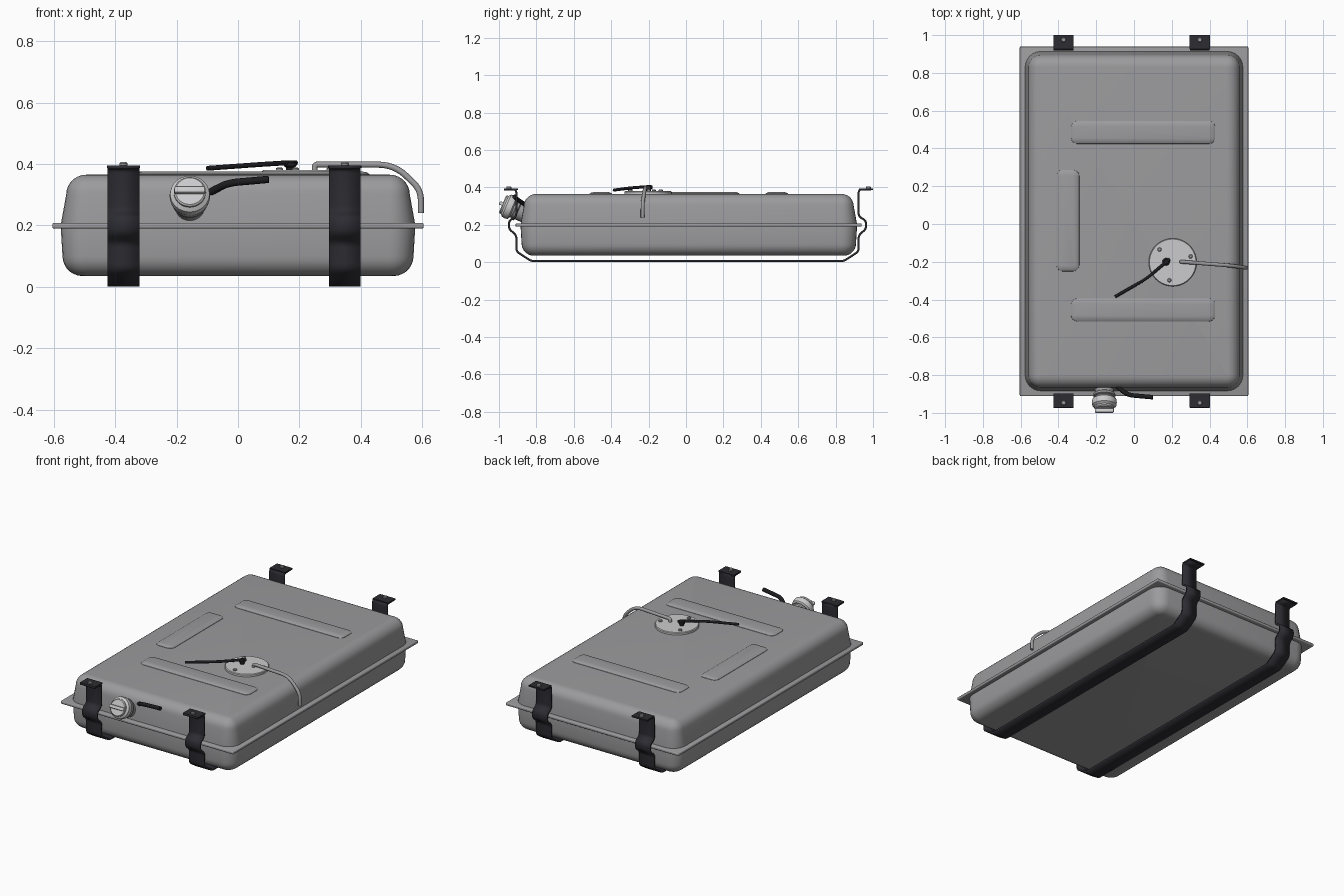
import bpy, bmesh, math
from mathutils import Vector, Matrix

if "Cube" in bpy.data.objects:
    bpy.data.objects.remove(bpy.data.objects["Cube"], do_unlink=True)


def material(name, r, g, b):
    m = bpy.data.materials.new(name)
    m.use_nodes = True
    m.diffuse_color = (r, g, b, 1)
    m.node_tree.nodes["Principled BSDF"].inputs["Base Color"].default_value = (r, g, b, 1)
    return m


STEEL = material("tank grey", 0.33, 0.33, 0.34)
LIGHT = material("light metal", 0.6, 0.6, 0.61)
STRAP = material("strap black", 0.025, 0.025, 0.032)
RUBBER = material("hose black", 0.012, 0.012, 0.014)


def finish(name, bm, mat, angle=35):
    bmesh.ops.recalc_face_normals(bm, faces=bm.faces)
    mesh = bpy.data.meshes.new(name)
    bm.to_mesh(mesh)
    bm.free()
    obj = bpy.data.objects.new(name, mesh)
    bpy.context.collection.objects.link(obj)
    mesh.materials.append(mat)
    bpy.ops.object.select_all(action="DESELECT")
    obj.select_set(True)
    bpy.context.view_layer.objects.active = obj
    bpy.ops.object.shade_smooth_by_angle(angle=math.radians(angle))
    return obj


def skin(bm, rings):
    """Join equal closed rings of vertices and cap both ends."""
    n = len(rings[0])
    for a, b in zip(rings, rings[1:]):
        for i in range(n):
            j = (i + 1) % n
            bm.faces.new((a[i], a[j], b[j], b[i]))
    bm.faces.new(rings[0][::-1])
    bm.faces.new(rings[-1])


def rounded_loft(name, center, half, radius, layers, mat, steps=6):
    """Stack rounded rectangles; layers are (z, inset)."""
    bm = bmesh.new()
    rings = []
    for z, inset in layers:
        r = max(radius - inset, 0.004)
        ring = []
        for k, (sx, sy) in enumerate(((1, 1), (-1, 1), (-1, -1), (1, -1))):
            cx = center[0] + sx * (half[0] - inset - r)
            cy = center[1] + sy * (half[1] - inset - r)
            for s in range(steps + 1):
                a = math.pi / 2 * (k + s / steps)
                ring.append(bm.verts.new((cx + r * math.cos(a), cy + r * math.sin(a), z)))
        rings.append(ring)
    skin(bm, rings)
    return finish(name, bm, mat)


def lathe(name, origin, axis, profile, mat, sides=32):
    """Revolve (radius, distance) pairs about an axis."""
    turn = Vector(axis).to_track_quat("Z", "Y").to_matrix().to_4x4()
    place = Matrix.Translation(origin) @ turn
    bm = bmesh.new()
    rings = [[bm.verts.new(place @ Vector((r * math.cos(t), r * math.sin(t), d)))
              for t in (2 * math.pi * i / sides for i in range(sides))] for r, d in profile]
    skin(bm, rings)
    return finish(name, bm, mat)


def rounded_path(points, radius, steps=6):
    """Replace the inner corners of a polyline by smooth bends."""
    pts = [Vector(p) for p in points]
    out = [pts[0]]
    for a, b, c in zip(pts, pts[1:], pts[2:]):
        r = min(radius, (a - b).length * 0.45, (c - b).length * 0.45)
        p, q = b + (a - b).normalized() * r, b + (c - b).normalized() * r
        for i in range(steps + 1):
            t = i / steps
            out.append(p * (1 - t) ** 2 + b * 2 * t * (1 - t) + q * t * t)
    return out + [pts[-1]]


def tube(name, points, radius, bend, mat, sides=12):
    path = rounded_path(points, bend)
    bm = bmesh.new()
    rings = []
    side = None
    for i, p in enumerate(path):
        d = (path[min(i + 1, len(path) - 1)] - path[max(i - 1, 0)]).normalized()
        side = d.orthogonal() if side is None else side - d * side.dot(d)
        side.normalize()
        up = d.cross(side)
        rings.append([bm.verts.new(p + radius * (side * math.cos(t) + up * math.sin(t)))
                      for t in (2 * math.pi * k / sides for k in range(sides))])
    skin(bm, rings)
    return finish(name, bm, mat)


def box(name, center, size, bevel, mat, rot=Matrix()):
    bm = bmesh.new()
    bmesh.ops.create_cube(bm, size=1)
    bmesh.ops.scale(bm, vec=size, verts=bm.verts)
    if bevel:
        bmesh.ops.bevel(bm, geom=bm.edges[:], offset=bevel, segments=3, profile=0.5, affect="EDGES")
    bmesh.ops.transform(bm, matrix=Matrix.Translation(center) @ rot, verts=bm.verts)
    return finish(name, bm, mat)


# Tank body: two drawn shells with soft edges and a slight taper
EDGE, STEPS = 0.065, 7


def shell(seam, wall, flat, taper):
    arc = [math.pi / 2 * i / STEPS for i in range(STEPS + 1)]
    height = flat - wall
    return [(seam, 0)] + [(wall + height * math.sin(a), taper + EDGE * (1 - math.cos(a))) for a in arc]


lower = shell(0.2, 0.1, 0.035, 0.006)
upper = shell(0.2, 0.3, 0.365, 0.018)
rounded_loft("tank_body", (0, 0.015), (0.578, 0.9), 0.085, lower[::-1] + upper[1:], STEEL)
box("seam_flange", (0, 0.014, 0.199), (1.21, 1.85, 0.018), 0.005, STEEL)

# Raised stiffening pads on the top
for name, c, h in (("rear_pad", (0.048, 0.485), (0.383, 0.062)),
                   ("front_pad", (0.048, -0.455), (0.383, 0.062)),
                   ("side_pad", (-0.35, 0.018), (0.062, 0.27))):
    rounded_loft(name, c, h, 0.035,
                 [(0.36, 0), (0.367, 0.002), (0.373, 0.012), (0.376, 0.028)], STEEL)

# Sender plate with its screws and hose fitting
PLATE = Vector((0.205, -0.203, 0.362))
lathe("sender_plate", PLATE, (0, 0, 1), [(0.127, 0), (0.127, 0.014), (0.123, 0.018)], LIGHT, 40)
for i, (x, y) in enumerate(((0.135, -0.135), (0.3, -0.172), (0.187, -0.298))):
    lathe(f"plate_screw_{i + 1}", (x, y, 0.378), (0, 0, 1),
          [(0.011, 0), (0.011, 0.008), (0.007, 0.011)], STEEL, 12)
lathe("hose_fitting", (0.17, -0.2, 0.375), (0, 0, 1),
      [(0.014, 0), (0.014, 0.014), (0.02, 0.018), (0.02, 0.03), (0.012, 0.036)], RUBBER, 16)

# Pipes and hoses
tube("vent_hose", [(0.19, -0.185, 0.404), (0.16, -0.21, 0.404), (0.065, -0.29, 0.398),
                   (-0.1, -0.385, 0.386)], 0.008, 0.04, RUBBER)
tube("breather_pipe", [(0.25, -0.2, 0.375), (0.25, -0.2, 0.398), (0.51, -0.22, 0.398),
                       (0.596, -0.232, 0.315), (0.596, -0.232, 0.24)], 0.01, 0.06, STEEL)
tube("front_hose", [(-0.09, -0.86, 0.308), (-0.035, -0.905, 0.338), (0.1, -0.917, 0.35)],
     0.012, 0.04, RUBBER)

# Filler neck and cap, tilted upwards
TILT = math.radians(23)
AXIS = Vector((0, -math.cos(TILT), math.sin(TILT)))
BASE = Vector((-0.157, -0.864, 0.262))
lathe("filler_neck", BASE, AXIS,
      [(0.05, -0.02), (0.05, 0.035), (0.058, 0.04), (0.058, 0.052), (0.05, 0.056), (0.05, 0.075)], STEEL)
lathe("filler_cap", BASE, AXIS,
      [(0.055, 0.065), (0.064, 0.072), (0.066, 0.088), (0.064, 0.104), (0.056, 0.111),
       (0.052, 0.114), (0.052, 0.122), (0.047, 0.127)], LIGHT)
box("cap_grip", BASE + AXIS * 0.129, (0.1, 0.032, 0.02), 0.005, LIGHT,
    Matrix.Rotation(-TILT, 4, "X"))

# Mounting straps wrapped under the tank, with end tabs and bolts
HALF_STRAP = [(0.835, 0.006), (0.915, 0.058), (0.915, 0.145), (0.955, 0.178),
              (0.955, 0.222), (0.915, 0.245), (0.915, 0.389), (0.982, 0.389)]
outline = [(-y, z) for y, z in HALF_STRAP[::-1]] + HALF_STRAP
for name, x in (("right", -0.373), ("left", 0.348)):
    bm = bmesh.new()
    path = rounded_path([(0, y, z) for y, z in outline], 0.018, 4)
    rows = [[bm.verts.new((x + s * 0.052, p.y + 0.008, p.z)) for s in (-1, 1)] for p in path]
    for a, b in zip(rows, rows[1:]):
        bm.faces.new((a[0], a[1], b[1], b[0]))
    strap = finish(f"{name}_strap", bm, STRAP)
    solid = strap.modifiers.new("thickness", "SOLIDIFY")
    solid.thickness, solid.offset = 0.011, 0
    for end, y in (("front", -0.935), ("rear", 0.963)):
        box(f"{name}_{end}_tab", (x, y, 0.391), (0.108, 0.074, 0.009), 0, STRAP)
        lathe(f"{name}_{end}_bolt", (x, y + math.copysign(0.012, y), 0.385), (0, 0, 1),
              [(0.013, 0), (0.013, 0.017), (0.01, 0.021)], STEEL, 12)
